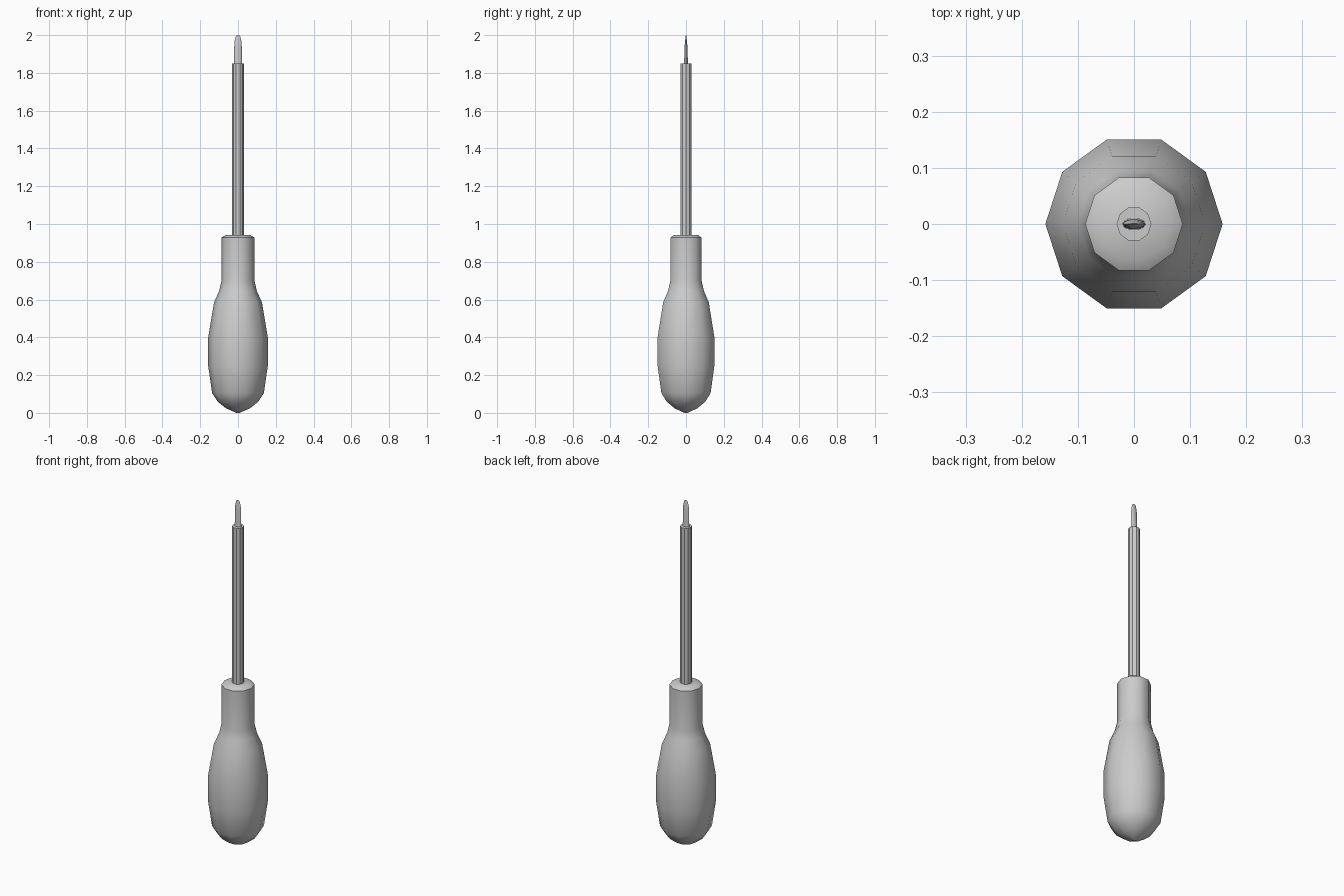
import bpy
import bmesh
from math import cos, sin, pi, radians

SIDES = 10

cube = bpy.data.objects.get("Cube")
if cube:
    bpy.data.objects.remove(cube, do_unlink=True)

grey = bpy.data.materials.new("plain grey")
grey.use_nodes = True
grey.diffuse_color = (0.6, 0.6, 0.6, 1)
grey.node_tree.nodes["Principled BSDF"].inputs["Base Color"].default_value = (0.6, 0.6, 0.6, 1)


def loft(name, rings, smooth=True):
    """Skin a stack of (height, half width, half depth) rings and cap both ends."""
    bm = bmesh.new()
    loops = []
    for z, rx, ry in rings:
        loops.append([bm.verts.new((rx * cos(2 * pi * i / SIDES), ry * sin(2 * pi * i / SIDES), z))
                      for i in range(SIDES)])
    for low, high in zip(loops, loops[1:]):
        for i in range(SIDES):
            j = (i + 1) % SIDES
            bm.faces.new((low[i], low[j], high[j], high[i]))
    bm.faces.new(loops[0][::-1])
    bm.faces.new(loops[-1])
    mesh = bpy.data.meshes.new(name)
    bm.to_mesh(mesh)
    bm.free()
    mesh.materials.append(grey)
    obj = bpy.data.objects.new(name, mesh)
    bpy.context.collection.objects.link(obj)
    if smooth:
        bpy.ops.object.select_all(action='DESELECT')
        obj.select_set(True)
        bpy.context.view_layer.objects.active = obj
        bpy.ops.object.shade_smooth_by_angle(angle=radians(40))
    return obj


# Bulbous grip with a straight neck and chamfered top
grip = [(0, 0.008), (0.024, 0.063), (0.06, 0.108), (0.105, 0.137), (0.25, 0.158),
        (0.40, 0.158), (0.585, 0.127), (0.645, 0.1), (0.70, 0.087), (0.928, 0.087), (0.942, 0.066)]
loft("handle", [(z, r, r) for z, r in grip])

# Straight faceted shaft
loft("shaft", [(0.93, 0.031, 0.031), (1.85, 0.031, 0.031)], smooth=False)

# Flattened blade narrowing to a thin rounded edge
loft("blade_tip", [(1.84, 0.021, 0.011), (1.94, 0.02, 0.008), (1.97, 0.0175, 0.005),
                   (1.99, 0.013, 0.0025), (2.0, 0.007, 0.001)])
